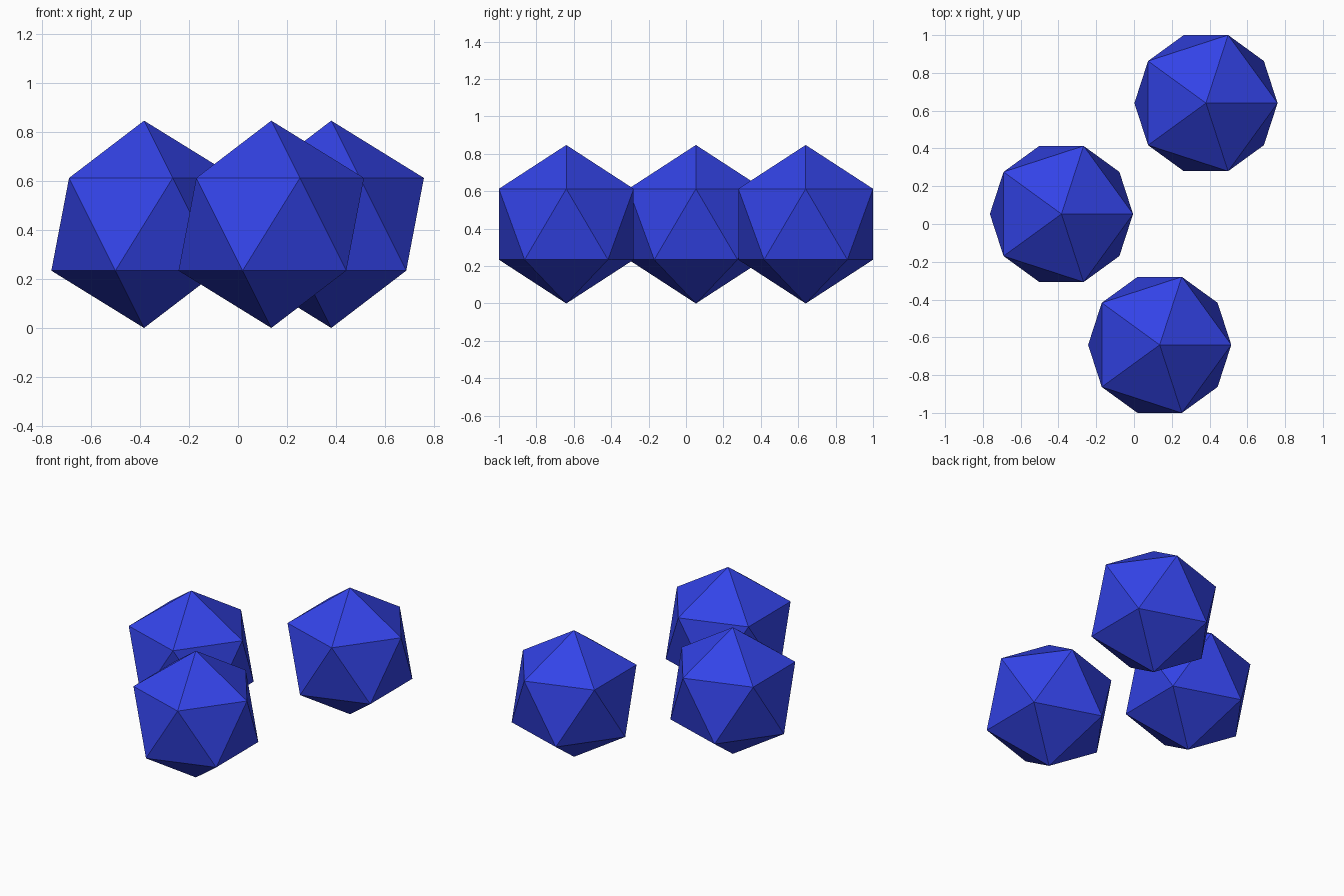
import bpy
import bmesh
from math import sin, cos, radians, sqrt

if "Cube" in bpy.data.objects:
    bpy.data.objects.remove(bpy.data.objects["Cube"])

R = 0.4237                 # distance from centre to corner
RING = R * 2 / sqrt(5)     # radius of each five-corner ring
RISE = R / sqrt(5)         # ring height above or below the centre

blue = bpy.data.materials.new("blue")
blue.diffuse_color = (0.033, 0.056, 0.8, 1)
blue.use_nodes = True
blue.node_tree.nodes["Principled BSDF"].inputs["Base Color"].default_value = blue.diffuse_color


def gem(name, x, y):
    """Flat-faced icosahedron standing on its lowest corner."""
    bm = bmesh.new()
    bm.verts.new((0, 0, R))
    bm.verts.new((0, 0, -R))
    for i in range(5):
        for start, z in ((0, RISE), (36, -RISE)):
            a = radians(start + 72 * i)
            bm.verts.new((RING * cos(a), RING * sin(a), z))
    bmesh.ops.convex_hull(bm, input=bm.verts[:])
    bmesh.ops.recalc_face_normals(bm, faces=bm.faces[:])
    mesh = bpy.data.meshes.new(name)
    bm.to_mesh(mesh)
    bm.free()
    mesh.materials.append(blue)
    obj = bpy.data.objects.new(name, mesh)
    obj.location = (x, y, R)
    bpy.context.collection.objects.link(obj)


# Three separate gems
gem("back_right_gem", 0.381, 0.64)
gem("left_gem", -0.384, 0.053)
gem("front_gem", 0.136, -0.64)
